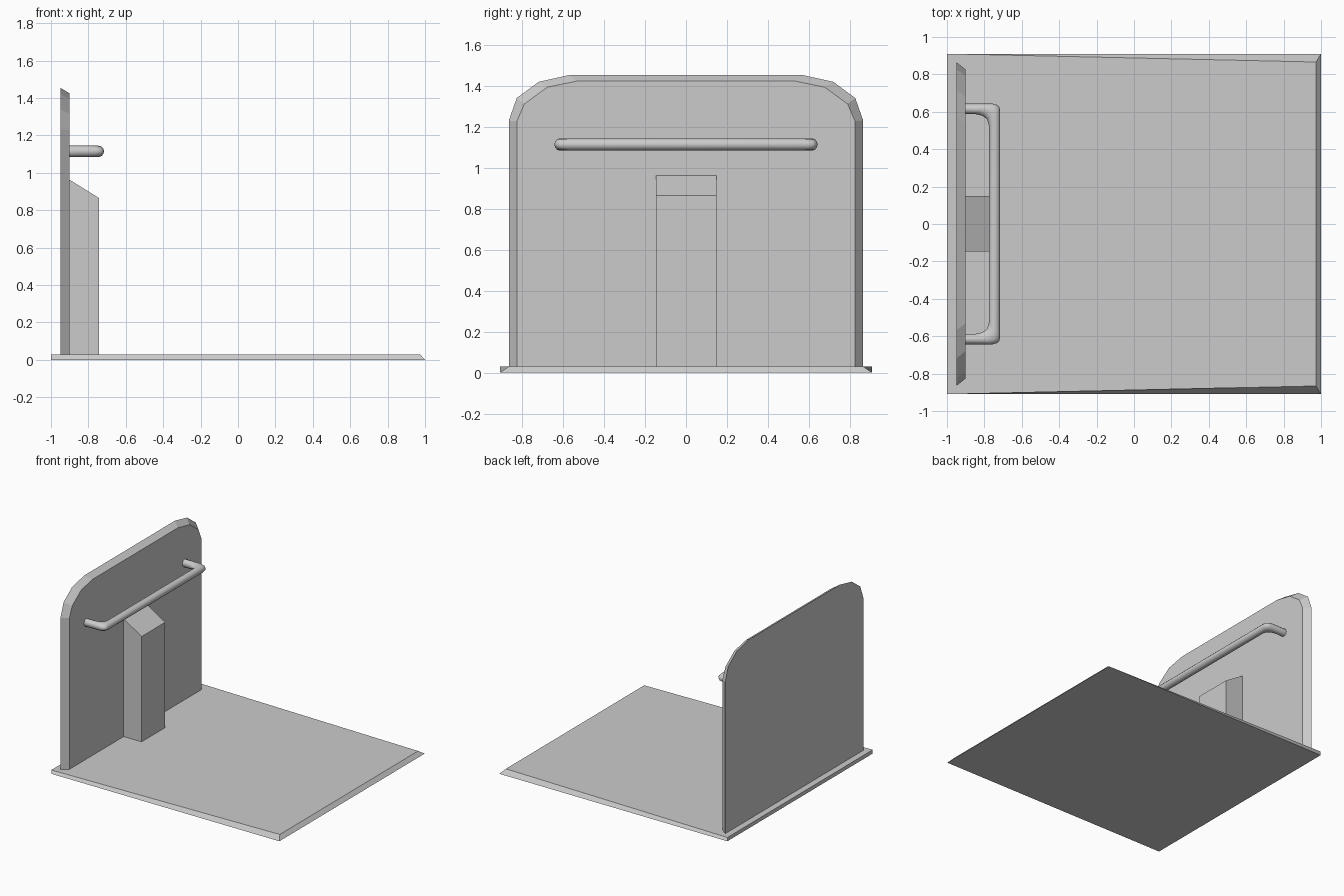
import bpy, math
from mathutils import Vector

if "Cube" in bpy.data.objects:
    bpy.data.objects.remove(bpy.data.objects["Cube"])


def make(name, verts, faces, smooth=False):
    mesh = bpy.data.meshes.new(name)
    mesh.from_pydata(verts, [], faces)
    obj = bpy.data.objects.new(name, mesh)
    bpy.context.collection.objects.link(obj)
    bpy.context.view_layer.objects.active = obj
    obj.select_set(True)
    bpy.ops.object.mode_set(mode='EDIT')
    bpy.ops.mesh.select_all(action='SELECT')
    bpy.ops.mesh.normals_make_consistent(inside=False)
    bpy.ops.object.mode_set(mode='OBJECT')
    if smooth:
        bpy.ops.object.shade_smooth_by_angle(angle=math.radians(40))
    obj.select_set(False)
    return obj


def loft(name, rings, smooth=False):
    """Skin a list of equal-length closed rings and cap both ends."""
    n = len(rings[0])
    verts = [v for ring in rings for v in ring]
    faces = [(k * n + i, k * n + (i + 1) % n, (k + 1) * n + (i + 1) % n, (k + 1) * n + i)
             for k in range(len(rings) - 1) for i in range(n)]
    faces += [tuple(range(n)), tuple(range(len(verts) - n, len(verts)))]
    return make(name, verts, faces, smooth)


def mirrored(half):
    """Mirror a half outline across y = 0."""
    return half + [(-y, z) for y, z in reversed(half)]


# base plate, bevelled towards the front edge
loft("base_plate", [
    [(-1, -0.91, 0), (1, -0.91, 0), (1, 0.91, 0), (-1, 0.91, 0)],
    [(-1, -0.91, 0.03), (0.973, -0.866, 0.03), (0.973, 0.866, 0.03), (-1, 0.91, 0.03)],
])

# upright back panel with clipped round corners, larger at the rear
rear = [(0.866, 0.03), (0.866, 1.232), (0.827, 1.342), (0.72, 1.421), (0.568, 1.455)]
face = [(0.826, 0.03), (0.826, 1.229), (0.79, 1.313), (0.678, 1.395), (0.532, 1.425)]
loft("back_panel", [[(x, y, z) for y, z in mirrored(half)]
                    for x, half in ((-0.95, rear), (-0.9, face))])

# post with sloping top
side = [(-0.9, 0.03), (-0.743, 0.03), (-0.743, 0.865), (-0.9, 0.963)]
loft("centre_post", [[(x, y, z) for x, z in side] for y in (-0.146, 0.15)])

# handle bar: rings span between the outer and inner outlines of the bend
outer = [(-0.905, 0.643), (-0.755, 0.643), (-0.733, 0.637), (-0.72, 0.625), (-0.716, 0.605)]
inner = [(-0.905, 0.588), (-0.85, 0.588), (-0.81, 0.579), (-0.785, 0.56), (-0.775, 0.525)]
spans = list(zip(outer, inner))
spans += [((ox, -oy), (ix, -iy)) for (ox, oy), (ix, iy) in reversed(spans)]
rings = []
for o, i in spans:
    o, i = Vector((*o, 1.115)), Vector((*i, 1.115))
    mid, arm = (o + i) / 2, (o - i) / 2
    rings.append([mid + arm * math.cos(a) + Vector((0, 0, 0.03 * math.sin(a)))
                  for a in (math.tau * k / 12 for k in range(12))])
loft("handle_bar", rings, smooth=True)
